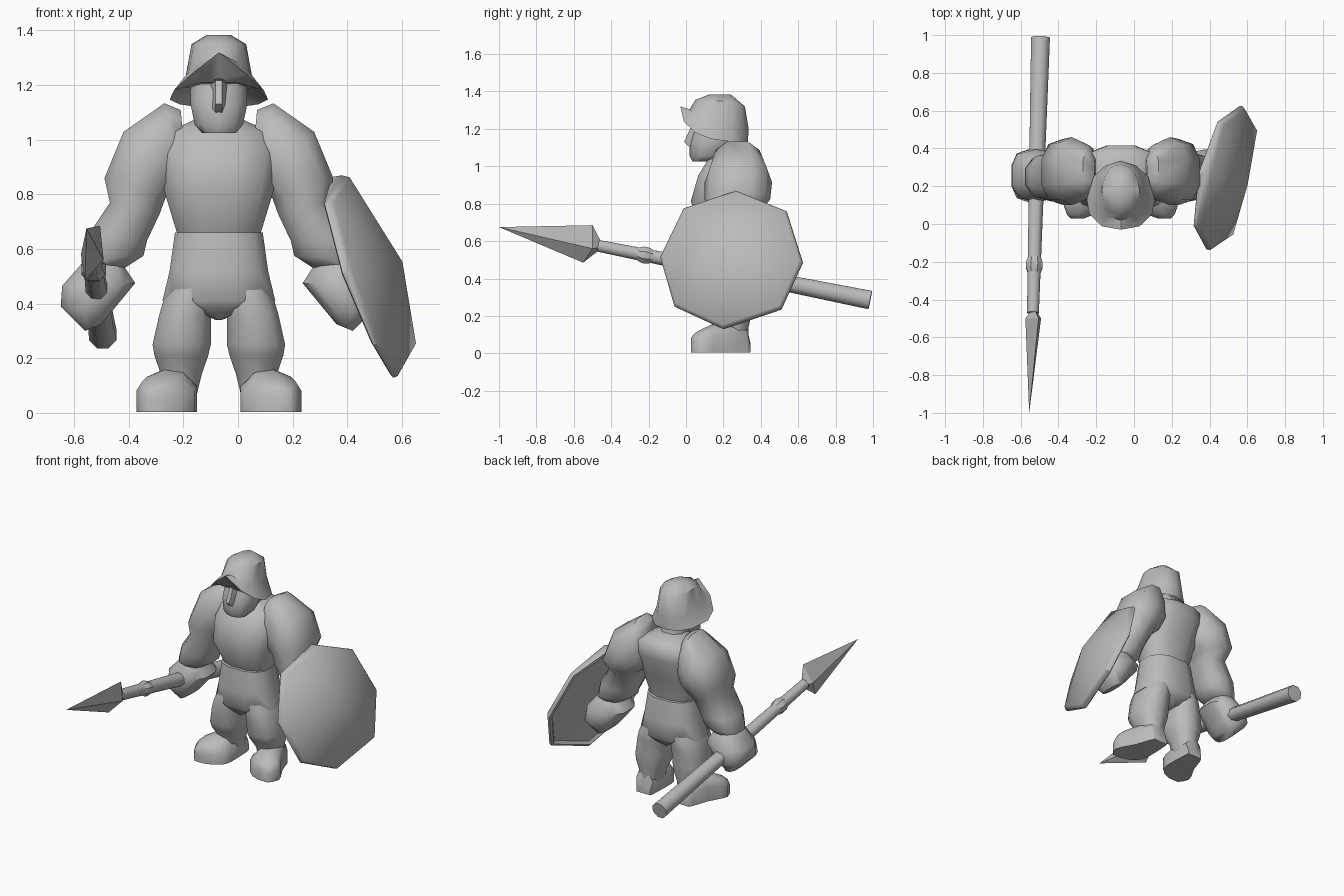
import bpy, bmesh, math
from mathutils import Vector

if "Cube" in bpy.data.objects:
    bpy.data.objects.remove(bpy.data.objects["Cube"])

CX = -0.07  # centre line of the body

clay = bpy.data.materials.new("plain_grey")
clay.diffuse_color = (0.5, 0.5, 0.5, 1)
clay.use_nodes = True
clay.node_tree.nodes["Principled BSDF"].inputs["Base Color"].default_value = clay.diffuse_color


def finish(name, bm, angle=50):
    bmesh.ops.recalc_face_normals(bm, faces=bm.faces)
    me = bpy.data.meshes.new(name)
    bm.to_mesh(me)
    bm.free()
    ob = bpy.data.objects.new(name, me)
    bpy.context.collection.objects.link(ob)
    me.materials.append(clay)
    bpy.ops.object.select_all(action='DESELECT')
    ob.select_set(True)
    bpy.context.view_layer.objects.active = ob
    bpy.ops.object.shade_smooth_by_angle(angle=math.radians(angle))
    return ob


def skin(name, rings, angle=50):
    """Bridge closed rings of points and cap both ends."""
    bm = bmesh.new()
    vr = [[bm.verts.new(p) for p in r] for r in rings]
    n = len(vr[0])
    for a, b in zip(vr, vr[1:]):
        for i in range(n):
            j = (i + 1) % n
            bm.faces.new((a[i], a[j], b[j], b[i]))
    bm.faces.new(vr[0])
    bm.faces.new(vr[-1])
    return finish(name, bm, angle)


def oval(c, a, b, n=10, power=0.8):
    """Rounded ring round c with half-axes a and b."""
    pts = []
    for i in range(n):
        t = 2 * math.pi * (i + 0.5) / n
        f = lambda v: math.copysign(abs(v) ** power, v)
        pts.append(Vector(c) + Vector(a) * f(math.cos(t)) + Vector(b) * f(math.sin(t)))
    return pts


def upright(name, rows, s=1, n=10, power=0.8, angle=50):
    """Rows of (z, inner u, outer u, front y, back y)."""
    return skin(name, [oval((CX + s * (u0 + u1) / 2, (f + k) / 2, z),
                            ((u1 - u0) / 2, 0, 0), (0, (k - f) / 2, 0), n, power)
                       for z, u0, u1, f, k in rows], angle)


# Torso, hips and neck
upright("torso", [(0.60, -.14, .14, .12, .32), (0.66, -.158, .158, .10, .33),
                  (0.81, -.205, .205, .02, .37), (0.95, -.225, .225, .06, .42),
                  (1.03, -.20, .20, .11, .42), (1.06, -.12, .12, .15, .38),
                  (1.08, -.08, .08, .17, .33)], n=12, angle=70)
upright("hips", [(0.66, -.165, .165, .08, .35), (0.52, -.185, .185, .065, .37),
                 (0.41, -.212, .212, .07, .37), (0.385, -.13, .13, .08, .36),
                 (0.34, -.01, .01, .12, .31)], n=12, power=.75, angle=60)
upright("neck", [(1.03, -.085, .085, .14, .31), (1.18, -.08, .08, .10, .28)], n=8)

# Head with jaw and nose
upright("head", [(1.025, -.065, .065, .035, .16), (1.055, -.092, .092, .02, .2),
                 (1.13, -.108, .108, .02, .28), (1.18, -.108, .108, .035, .3),
                 (1.26, -.098, .098, .06, .3)], n=10)
skin("nose", [[(CX - .03, .05, z), (CX - .012, y, z), (CX + .012, y, z), (CX + .03, .05, z)]
              for z, y in ((1.10, .022), (1.13, -.01), (1.22, .03))], 60)

# Helmet: half rings of (u, y, z) from front to back, reflected
brim = [(0, -.03, 1.32), (.10, -.012, 1.24), (.165, .05, 1.18), (.18, .13, 1.147),
        (.145, .25, 1.13), (.08, .31, 1.12), (0, .33, 1.12)]
band = [(0, .02, 1.305), (.075, .04, 1.28), (.11, .085, 1.25), (.122, .15, 1.23),
        (.11, .25, 1.21), (.06, .315, 1.20), (0, .335, 1.20)]
crown = [(0, .05, 1.355), (.06, .07, 1.35), (.092, .12, 1.35), (.1, .18, 1.35),
         (.085, .25, 1.34), (.05, .30, 1.33), (0, .315, 1.32)]


def reflect(half):
    return ([(CX + u, y, z) for u, y, z in half]
            + [(CX - u, y, z) for u, y, z in half[-2:0:-1]])


under = [(u * .7, .16 + (y - .16) * .72, 1.2 + (z - 1.2) * .2) for u, y, z in brim]
top = [(u * .45, .18 + (y - .18) * .45, 1.383) for u, y, z in crown]
skin("helmet", [reflect(r) for r in (under, brim, band, crown, top)], 45)

# Arm rows: outer (u, z), inner (u, z), centre y, half depth
arm = [((.14, 1.11), (.12, .90), .26, .09), ((.20, 1.135), (.13, .84), .275, .14),
       ((.35, 1.03), (.17, .80), .28, .18), ((.42, .86), (.195, .785), .275, .175),
       ((.40, .77), (.215, .73), .25, .14), ((.48, .65), (.262, .63), .25, .13),
       ((.505, .56), (.275, .575), .25, .115), ((.50, .53), (.345, .53), .25, .09)]
hand = [((.50, .55), (.345, .535), .25, .10), ((.575, .465), (.305, .475), .255, .14),
        ((.58, .39), (.40, .36), .255, .14), ((.49, .30), (.43, .325), .255, .09)]

# Leg rows as in upright(); foot rows: y, inner u, outer u, top z
leg = [(.50, .01, .165, .09, .34), (.41, .015, .207, .075, .365), (.36, .025, .222, .075, .36),
       (.25, .025, .247, .085, .35), (.21, .035, .24, .10, .35), (.14, .06, .215, .15, .335),
       (.04, .085, .2, .16, .335)]
foot = [(.345, .09, .19, .05), (.325, .085, .205, .14), (.22, .08, .24, .17),
        (.14, .08, .285, .155), (.095, .09, .302, .135), (.05, .14, .285, .11),
        (.028, .20, .265, .085)]

for s, side in ((-1, "right"), (1, "left")):
    for part, rows in (("arm", arm), ("hand", hand)):
        skin(f"{side}_{part}",
             [oval((CX + s * (o[0] + i[0]) / 2, y, (o[1] + i[1]) / 2),
                   (s * (o[0] - i[0]) / 2 * 1.03, 0, (o[1] - i[1]) / 2 * 1.03),
                   (0, d, 0), 10) for o, i, y, d in rows])
    upright(f"{side}_leg", leg, s, n=10)
    skin(f"{side}_foot",
         [[(CX + s * (a + (b - a) * fu), y, max(0.004, t * fz))
           for fu, fz in ((0, 0), (0, .6), (.25, .95), (.6, 1), (.9, .85), (1, .6), (1, 0))]
          for y, a, b, t in foot])

# Spear shaft with its collar
P0, P1 = Vector((-.535, -.47, .575)), Vector((-.495, .985, .285))
axis = (P1 - P0).normalized()
side_v = axis.cross(Vector((0, 0, 1))).normalized()
up_v = side_v.cross(axis)


def shaft_ring(t, r):
    return oval(P0.lerp(P1, t), side_v * r, up_v * r, 8, 1)


skin("spear_shaft", [shaft_ring(0, .034), shaft_ring(1, .054)])
skin("spear_collar", [shaft_ring(t, r) for t, r in
                      ((.145, .036), (.165, .048), (.18, .048), (.20, .038))], 30)

# Spear blade: flat diamond section between tip and socket
bm = bmesh.new()
tip = bm.verts.new((-.555, -1, .675))
socket = bm.verts.new((-.532, -.44, .57))
mid = [bm.verts.new(p) for p in ((-.505, -.50, .685), (-.575, -.50, .58),
                                 (-.56, -.55, .485), (-.492, -.50, .56))]
for i in range(4):
    for end in (tip, socket):
        bm.faces.new((mid[i], mid[(i + 1) % 4], end))
finish("spear_blade", bm, 25)

# Shield: leaning octagon with bevelled rim and a bulging, ridged front
octagon = [(.27, .865), (.54, .755), (.625, .485), (.51, .235),
           (.20, .13), (-.06, .25), (-.135, .51), (-.01, .77)]
normal = Vector((1, -.22, .365)).normalized()


def shield_ring(scale, off, top_out=0):
    out = []
    pull = {0: top_out, 4: -.028}  # top corner out, bottom corner in
    for k, (y, z) in enumerate(octagon):
        y, z = .24 + (y - .24) * scale, .5 + (z - .5) * scale
        p = Vector((.603 + .22 * y - .365 * z + pull.get(k, 0), y, z))
        out.append(bm.verts.new(p + normal * off))
    return out


bm = bmesh.new()
rings = [shield_ring(*r) for r in ((.92, .006), (.96, -.01), (1, -.004),
                                   (1, .014, .02), (.965, .03, .03))]
for a, b in zip(rings, rings[1:]):
    for i in range(8):
        j = (i + 1) % 8
        bm.faces.new((a[i], a[j], b[j], b[i]))
for ring, apex in ((rings[0], (.468, .23, .52)), (rings[-1], (.602, .21, .553))):
    hub = bm.verts.new(apex)
    for i in range(8):
        bm.faces.new((ring[i], ring[(i + 1) % 8], hub))
finish("shield", bm, 40)
